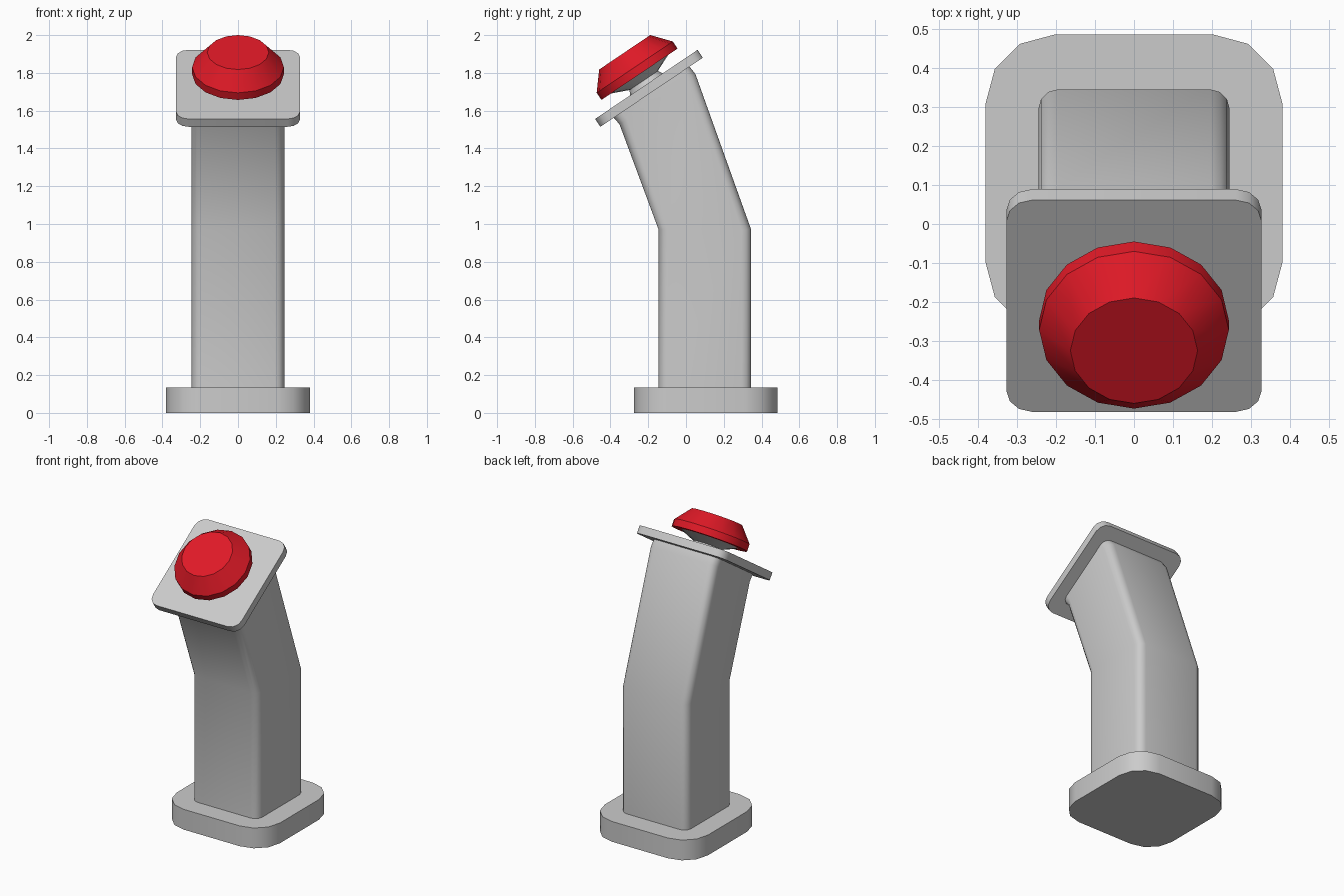
import bpy, bmesh
from math import sin, cos, pi, radians
from mathutils import Matrix, Vector

if "Cube" in bpy.data.objects:
    bpy.data.objects.remove(bpy.data.objects["Cube"])


def rounded_rect(hx, hy, r, seg=3):
    pts = []
    for i, (sx, sy) in enumerate([(1, 1), (-1, 1), (-1, -1), (1, -1)]):
        for k in range(seg + 1):
            a = (i + k / seg) * pi / 2
            pts.append((sx * (hx - r) + r * cos(a), sy * (hy - r) + r * sin(a)))
    return pts


def circle(r, n=16):
    return [(r * cos(2 * pi * k / n), r * sin(2 * pi * k / n)) for k in range(n)]


def loft(name, rings, matrix=Matrix(), material=None):
    """Skin a list of equal-length point rings and cap both ends."""
    bm = bmesh.new()
    loops = [[bm.verts.new(matrix @ Vector(p)) for p in ring] for ring in rings]
    for a, b in zip(loops, loops[1:]):
        for i in range(len(a)):
            j = (i + 1) % len(a)
            bm.faces.new((a[i], a[j], b[j], b[i]))
    bm.faces.new(loops[0][::-1])
    bm.faces.new(loops[-1])
    bmesh.ops.recalc_face_normals(bm, faces=bm.faces[:])
    mesh = bpy.data.meshes.new(name)
    bm.to_mesh(mesh)
    bm.free()
    ob = bpy.data.objects.new(name, mesh)
    bpy.context.collection.objects.link(ob)
    if material:
        mesh.materials.append(material)
    bpy.ops.object.select_all(action='DESELECT')
    ob.select_set(True)
    bpy.context.view_layer.objects.active = ob
    bpy.ops.object.shade_smooth_by_angle(angle=radians(35))
    return ob


def flat(pts, z):
    return [(x, y, z) for x, y in pts]


red = bpy.data.materials.new("button_red")
red.diffuse_color = (0.75, 0.01, 0.02, 1)
red.use_nodes = True
red.node_tree.nodes["Principled BSDF"].inputs["Base Color"].default_value = red.diffuse_color

# Foot plate
foot = rounded_rect(0.38, 0.38, 0.175)
loft("foot_plate", [flat(foot, 0), flat(foot, 0.135)],
     Matrix.Translation((0, 0.105, 0)))

# Bent column: each section is spanned between a front and a back (y, z) point
section = rounded_rect(0.245, 0.245, 0.05)
spans = [((-0.145, 0.12), (0.345, 0.12)),
         ((-0.145, 0.97), (0.345, 0.97)),
         ((-0.352, 1.528), (0.05, 1.793)),
         ((-0.392, 1.573), (0.012, 1.842))]
rings = []
for f, b in spans:
    f, b = Vector(f), Vector(b)
    rings.append([(x, *f.lerp(b, y / 0.49 + 0.5)) for x, y in section])
loft("column", rings)

# Tilted head frame, origin on the top surface of the head plate
head = Matrix.Translation((0, -0.21, 1.739)) @ Matrix.Rotation(radians(34), 4, 'X')
plate = rounded_rect(0.327, 0.327, 0.065)
loft("head_plate", [flat(plate, -0.05), flat(plate, 0)], head)

# Button neck and mushroom cap
loft("button_neck", [flat(circle(r), z) for r, z in
                     [(0.11, -0.01), (0.09, 0.025), (0.19, 0.068)]], head)
loft("button_cap", [flat(circle(r), z) for r, z in
                    [(0.243, 0.065), (0.243, 0.11), (0.163, 0.205)]], head, red)
